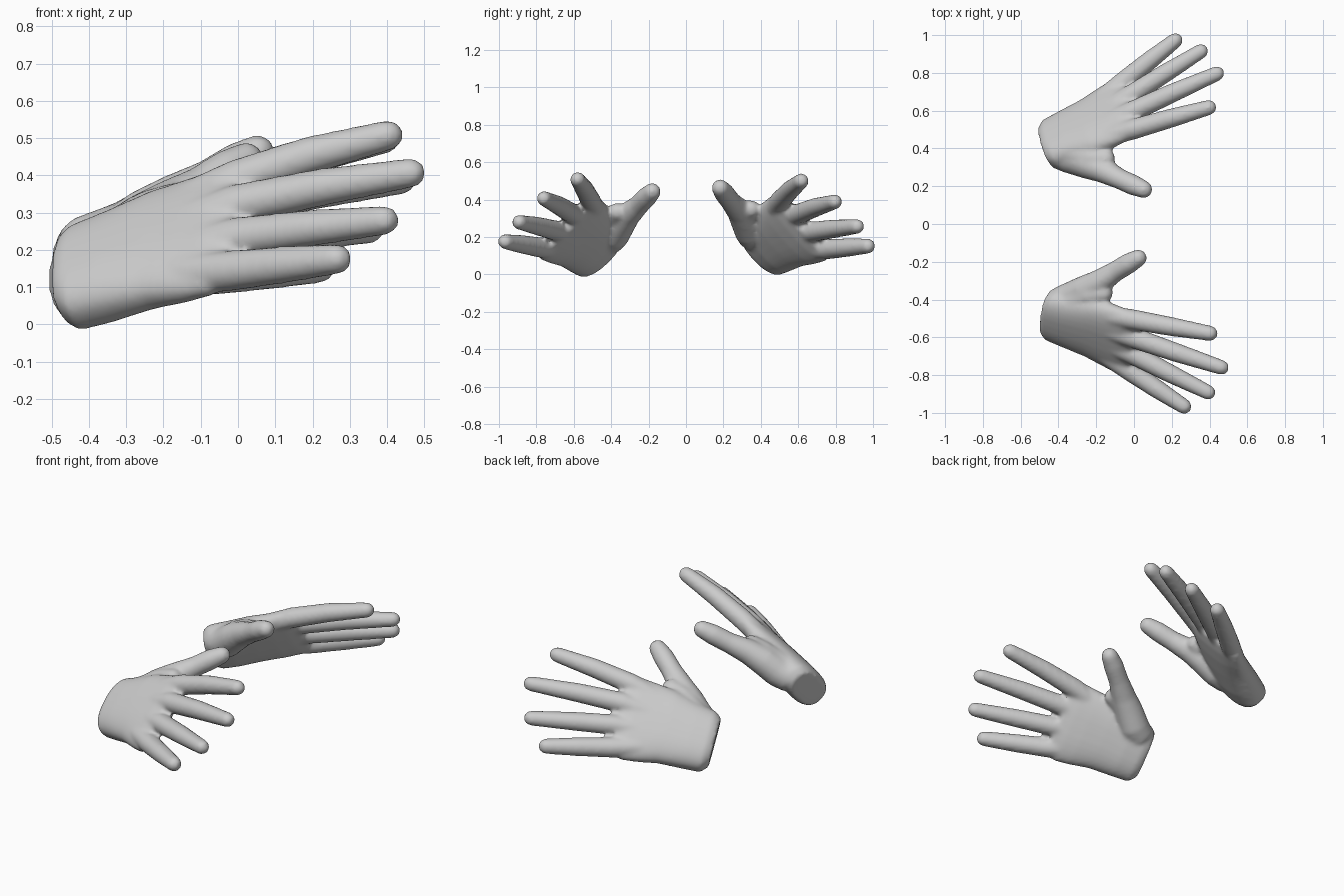
import bpy, bmesh, math
from mathutils import Vector, Matrix

if "Cube" in bpy.data.objects:
    bpy.data.objects.remove(bpy.data.objects["Cube"])

skin = bpy.data.materials.new("light_grey")
skin.diffuse_color = (0.6, 0.6, 0.6, 1)
skin.use_nodes = True
skin.node_tree.nodes["Principled BSDF"].inputs["Base Color"].default_value = skin.diffuse_color

# Hand space: x runs wrist to fingers, y towards the thumb, z out of the back of the hand
along = Vector((0.90, -0.35, 0.25)).normalized()
across = Vector((0.08, 0.70, 0.70))
across = (across - along * across.dot(along)).normalized()
back = along.cross(across)
HAND = Matrix.Translation((-0.46, -0.465, 0.135)) @ Matrix((along, across, back)).transposed().to_4x4()

# Palm sections: distance, centre across, half width, height, half thickness
PALM = [(-0.012, -0.008, 0.135, -0.010, 0.080), (0.025, -0.012, 0.168, -0.010, 0.095),
        (0.12, -0.006, 0.180, -0.010, 0.094), (0.25, 0.008, 0.202, -0.006, 0.083),
        (0.36, 0.002, 0.220, -0.002, 0.070), (0.44, 0.0, 0.230, 0.003, 0.058),
        (0.505, 0.0, 0.205, 0.006, 0.040)]

# Digits: points along the centre line with a radius at each
DIGITS = [
    [(0.30, 0.135, 0.005, 0.052), (0.49, 0.185, 0.0, 0.055), (0.70, 0.222, -0.018, 0.051), (0.912, 0.250, -0.048, 0.041)],
    [(0.30, 0.050, 0.015, 0.052), (0.507, 0.070, 0.014, 0.056), (0.75, 0.066, -0.002, 0.051), (1.005, 0.056, -0.03, 0.040)],
    [(0.30, -0.040, 0.012, 0.052), (0.516, -0.055, 0.011, 0.055), (0.73, -0.092, 0.007, 0.050), (0.955, -0.132, -0.003, 0.040)],
    [(0.30, -0.120, 0.005, 0.052), (0.50, -0.178, 0.012, 0.055), (0.68, -0.226, 0.022, 0.050), (0.840, -0.268, 0.028, 0.041)],
    [(0.06, 0.080, -0.035, 0.080), (0.12, 0.125, -0.055, 0.086), (0.18, 0.195, -0.068, 0.080),
     (0.24, 0.262, -0.090, 0.068), (0.31, 0.345, -0.128, 0.055), (0.37, 0.412, -0.155, 0.055),
     (0.412, 0.455, -0.175, 0.047)],
    # Web of skin between thumb and first finger
    [(0.12, 0.12, -0.015, 0.065), (0.22, 0.20, -0.042, 0.062), (0.285, 0.232, -0.055, 0.050)],
]


def loft(bm, rings):
    """Skin a list of closed rings and cap both ends."""
    loops = [[bm.verts.new(p) for p in ring] for ring in rings]
    n = len(loops[0])
    for a, b in zip(loops, loops[1:]):
        for i in range(n):
            j = (i + 1) % n
            bm.faces.new((a[i], a[j], b[j], b[i]))
    bm.faces.new(loops[0][::-1])
    bm.faces.new(loops[-1])


def palm_ring(s, u, w, v, t, n=32):
    """Rounded-rectangle section across the palm."""
    ring = []
    for i in range(n):
        c, d = math.cos(math.tau * i / n), math.sin(math.tau * i / n)
        ring.append(Vector((s, u + w * math.copysign(abs(c) ** 0.8, c),
                            v + t * math.copysign(abs(d) ** 0.8, d))))
    return ring


def digit(bm, path, n=16):
    """Round tapering tube with a domed tip."""
    pts = [Vector(p[:3]) for p in path]
    radii = [p[3] for p in path]
    dirs = [(pts[min(i + 1, len(pts) - 1)] - pts[max(i - 1, 0)]).normalized() for i in range(len(pts))]
    tip, end, r = pts[-1], dirs[-1], radii[-1]
    for a in (25, 50, 72, 85):
        a = math.radians(a)
        pts.append(tip + end * r * math.sin(a))
        dirs.append(end)
        radii.append(r * math.cos(a))
    rings = []
    for p, d, rad in zip(pts, dirs, radii):
        e1 = Vector((0, 0, 1)).cross(d).normalized()
        e2 = d.cross(e1)
        rings.append([p + rad * (e1 * math.cos(math.tau * i / n) + e2 * math.sin(math.tau * i / n))
                      for i in range(n)])
    loft(bm, rings)


def make_hand(name, matrix):
    bm = bmesh.new()
    loft(bm, [palm_ring(*p) for p in PALM])
    for path in DIGITS:
        digit(bm, path)
    bm.transform(matrix)
    bmesh.ops.recalc_face_normals(bm, faces=bm.faces[:])
    me = bpy.data.meshes.new(name)
    bm.to_mesh(me)
    bm.free()
    me.materials.append(skin)
    ob = bpy.data.objects.new(name, me)
    bpy.context.collection.objects.link(ob)
    # Fuse palm and digits into one skin, then relax the joins
    fuse = ob.modifiers.new("fuse", 'REMESH')
    fuse.mode = 'VOXEL'
    fuse.voxel_size = 0.011
    fuse.use_smooth_shade = True
    relax = ob.modifiers.new("relax", 'SMOOTH')
    relax.factor = 0.5
    relax.iterations = 8
    return ob


# Front hand, and its mirrored partner turned slightly
make_hand("front_hand", HAND)
pivot = Vector((0.1, 0.55, 0.3))
turn = (Matrix.Translation(pivot + Vector((-0.006, 0, 0))) @ Matrix.Rotation(0.09, 4, 'Z')
        @ Matrix.Rotation(0.02, 4, 'Y') @ Matrix.Rotation(-0.05, 4, 'X') @ Matrix.Translation(-pivot))
make_hand("back_hand", turn @ Matrix.Diagonal((1, -1, 1, 1)) @ HAND)
